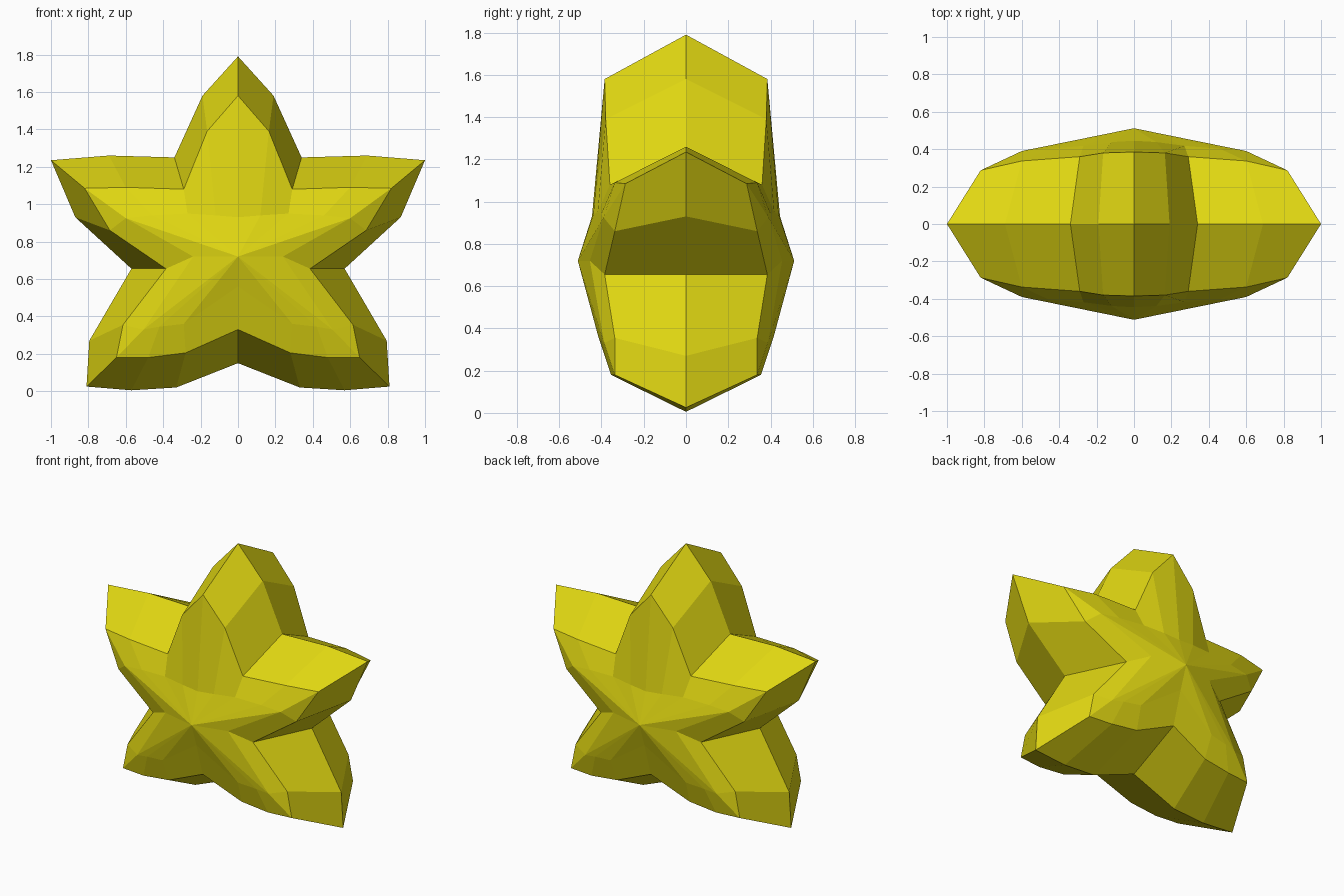
import bpy, bmesh

if "Cube" in bpy.data.objects:
    bpy.data.objects.remove(bpy.data.objects["Cube"])

# Half outlines (x >= 0), running from the top tip clockwise to the bottom notch
RIM = [(0, 1.79), (.19, 1.58), (.34, 1.25), (.69, 1.26), (1, 1.235), (.87, .93),
       (.57, .655), (.795, .27), (.81, .025), (.57, .005), (.33, .02), (0, .15)]
# Shoulder edge and inner ridge: x, z, depth from the middle plane
SHOULDER = [(0, 1.58, .385), (.165, 1.39, .38), (.29, 1.08, .36), (.60, 1.09, .337),
            (.82, 1.085, .287), (.685, .86, .337), (.385, .655, .385), (.615, .355, .337),
            (.65, .18, .337), (.48, .18, .355), (.28, .205, .362), (0, .33, .388)]
RIDGE = [(0, .93, .445), (.12, .94, .438), (.27, .95, .418), (.46, .94, .402),
         (.60, .925, .39), (.60, .925, .39), (.24, .72, .455), (.505, .33, .387),
         (.505, .33, .387), (.42, .345, .40), (.29, .36, .415), (0, .56, .458)]
CENTRE = (0, .72, .512)


def full_ring(half):
    """Mirror a half outline across x = 0."""
    return half + [(-p[0], *p[1:]) for p in half[-2:0:-1]]


bm = bmesh.new()
rim = [bm.verts.new((x, 0, z)) for x, z in full_ring(RIM)]
n = len(rim)

# Puffed front and back
for side in (-1, 1):
    rings = [rim] + [[bm.verts.new((x, side * y, z)) for x, z, y in full_ring(half)]
                     for half in (SHOULDER, RIDGE)]
    for outer, inner in zip(rings, rings[1:]):
        for i in range(n):
            j = (i + 1) % n
            bm.faces.new((outer[i], outer[j], inner[j], inner[i]))
    hub = bm.verts.new((CENTRE[0], side * CENTRE[2], CENTRE[1]))
    for i in range(n):
        bm.faces.new((rings[-1][i], rings[-1][(i + 1) % n], hub))

# Merge shared ridge points at the arm and leg peaks
bmesh.ops.remove_doubles(bm, verts=bm.verts, dist=.0005)
bmesh.ops.recalc_face_normals(bm, faces=bm.faces)

mesh = bpy.data.meshes.new("star_body")
bm.to_mesh(mesh)
bm.free()
star = bpy.data.objects.new("star_body", mesh)
bpy.context.collection.objects.link(star)

# Single yellow colour
yellow = bpy.data.materials.new("yellow")
yellow.diffuse_color = (.75, .68, .006, 1)
yellow.use_nodes = True
yellow.node_tree.nodes["Principled BSDF"].inputs["Base Color"].default_value = yellow.diffuse_color
mesh.materials.append(yellow)
